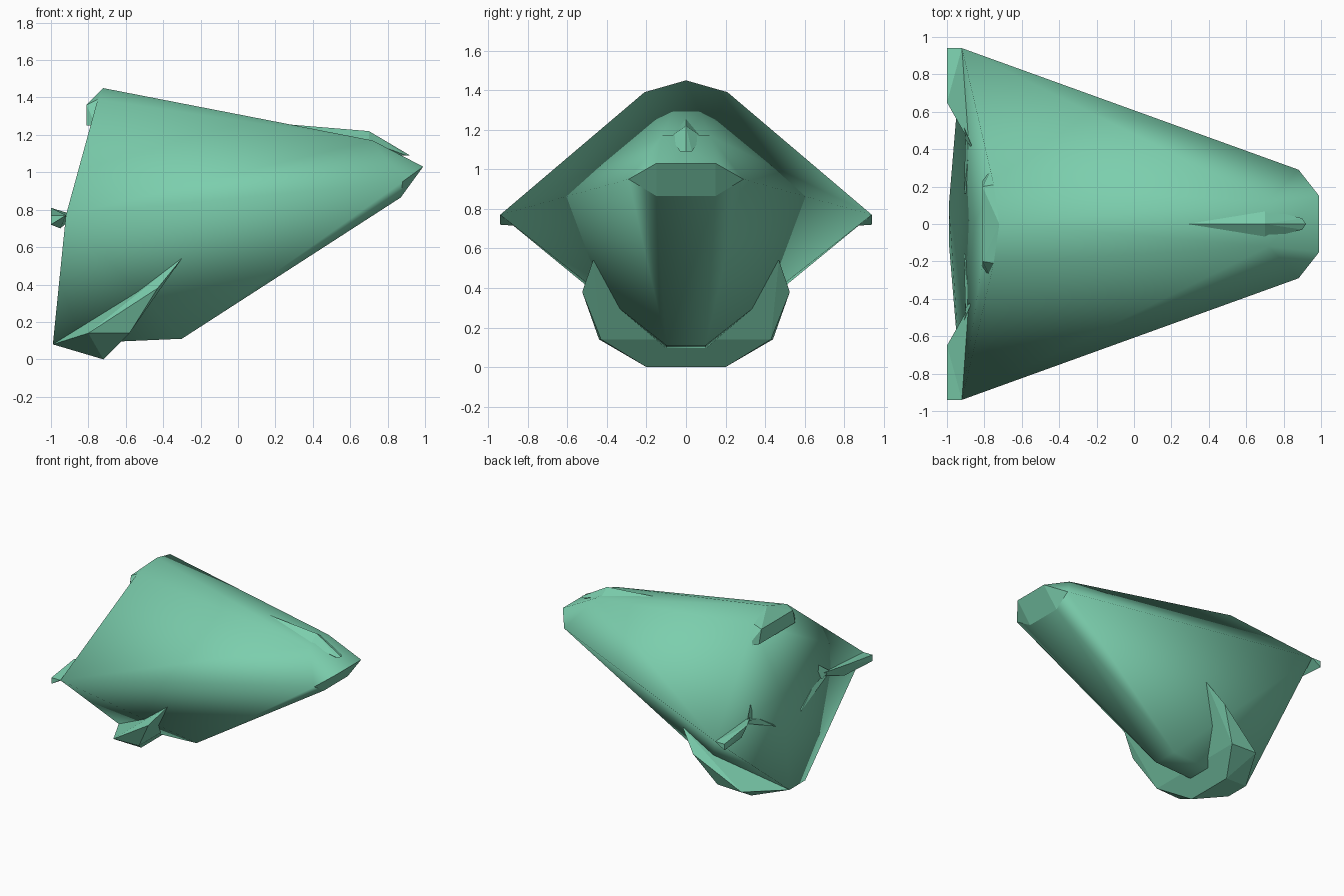
import bpy, bmesh

if "Cube" in bpy.data.objects:
    bpy.data.objects.remove(bpy.data.objects["Cube"])

# One flat colour
mat = bpy.data.materials.new("sea green")
mat.diffuse_color = (0.2, 0.62, 0.42, 1)
mat.use_nodes = True
mat.node_tree.nodes["Principled BSDF"].inputs["Base Color"].default_value = mat.diffuse_color


def mirrored(points):
    """Repeat each point on both sides of the y = 0 plane."""
    out = []
    for x, y, z in points:
        out.append((x, y, z))
        if abs(y) > 1e-6:
            out.append((x, -y, z))
    return out


def hull(points):
    bm = bmesh.new()
    for p in points:
        bm.verts.new(p)
    bmesh.ops.convex_hull(bm, input=bm.verts[:])
    loose = [v for v in bm.verts if not v.link_faces]
    bmesh.ops.delete(bm, geom=loose, context='VERTS')
    bmesh.ops.recalc_face_normals(bm, faces=bm.faces[:])
    return bm


def finish(bm, name, smooth=False):
    for f in bm.faces:
        f.smooth = smooth
    me = bpy.data.meshes.new(name)
    bm.to_mesh(me)
    bm.free()
    me.materials.append(mat)
    ob = bpy.data.objects.new(name, me)
    bpy.context.collection.objects.link(ob)
    return ob


# Main tapered body: wide at the back, blunt snout at +x
bm = hull(mirrored([
    (-0.72, 0, 1.45), (-0.75, 0.21, 1.39),      # back top
    (-0.92, 0.94, 0.77),                        # side corner
    (-0.99, 0.10, 0.08), (-0.30, 0.10, 0.11),   # belly
    (0.72, 0.12, 1.17), (0.99, 0.15, 1.03),     # snout top
    (0.88, 0.29, 0.95), (0.87, 0.15, 0.865),    # snout corners
]))
# Crease the back inwards along the middle
ridge = [e for e in bm.edges
         if all(v.co.x < -0.9 and abs(v.co.y) > 0.9 for v in e.verts)]
if ridge:
    res = bmesh.ops.subdivide_edges(bm, edges=ridge, cuts=1)
    for g in res["geom_inner"]:
        if isinstance(g, bmesh.types.BMVert):
            g.co.x = -0.855
bmesh.ops.triangulate(bm, faces=[f for f in bm.faces if len(f.verts) > 4])
# Keep the snout faces crisp
for e in bm.edges:
    if any(all(v.co.x > 0.8 for v in f.verts) for f in e.link_faces):
        e.smooth = False
finish(bm, "body", smooth=True)

# Lower jaw shell wrapped under the back of the body
jaw = hull(mirrored([
    (-0.30, 0.47, 0.54), (-0.43, 0.525, 0.38), (-0.80, 0.44, 0.14),
    (-0.58, 0.43, 0.14), (-0.72, 0.20, 0.0), (-0.99, 0.10, 0.08),
]))
finish(jaw, "lower_jaw")

# Small crest on top of the snout
finish(hull(mirrored([
    (0.28, 0, 1.255), (0.70, 0, 1.22), (0.92, 0, 1.09),
    (0.70, 0.08, 1.165), (0.90, 0.03, 1.09), (0.6, 0, 1.1),
])), "snout_crest")

# Collar at the back of the top
finish(hull(mirrored([
    (-0.72, 0, 1.45), (-0.75, 0.21, 1.39), (-0.81, 0.20, 1.36),
    (-0.81, 0.23, 1.25), (-0.76, 0.30, 1.25),
])), "top_collar")

# Back fins with two thin prongs on each side
parts = {
    "fin": [(-0.92, 0.94, 0.77), (-1.0, 0.94, 0.77), (-1.0, 0.94, 0.72),
            (-1.0, 0.65, 0.81), (-0.95, 0.65, 0.70), (-0.87, 0.42, 0.77)],
    "upper_prong": [(-0.91, 0.52, 0.78), (-0.85, 0.38, 0.89),
                    (-0.87, 0.42, 0.74), (-0.90, 0.45, 0.74)],
    "lower_prong": [(-0.90, 0.50, 0.74), (-0.91, 0.16, 0.59),
                    (-0.88, 0.17, 0.62), (-0.88, 0.42, 0.77)],
}
for side, s in (("left", 1), ("right", -1)):
    for name, pts in parts.items():
        finish(hull([(x, y * s, z) for x, y, z in pts]), side + "_" + name)
